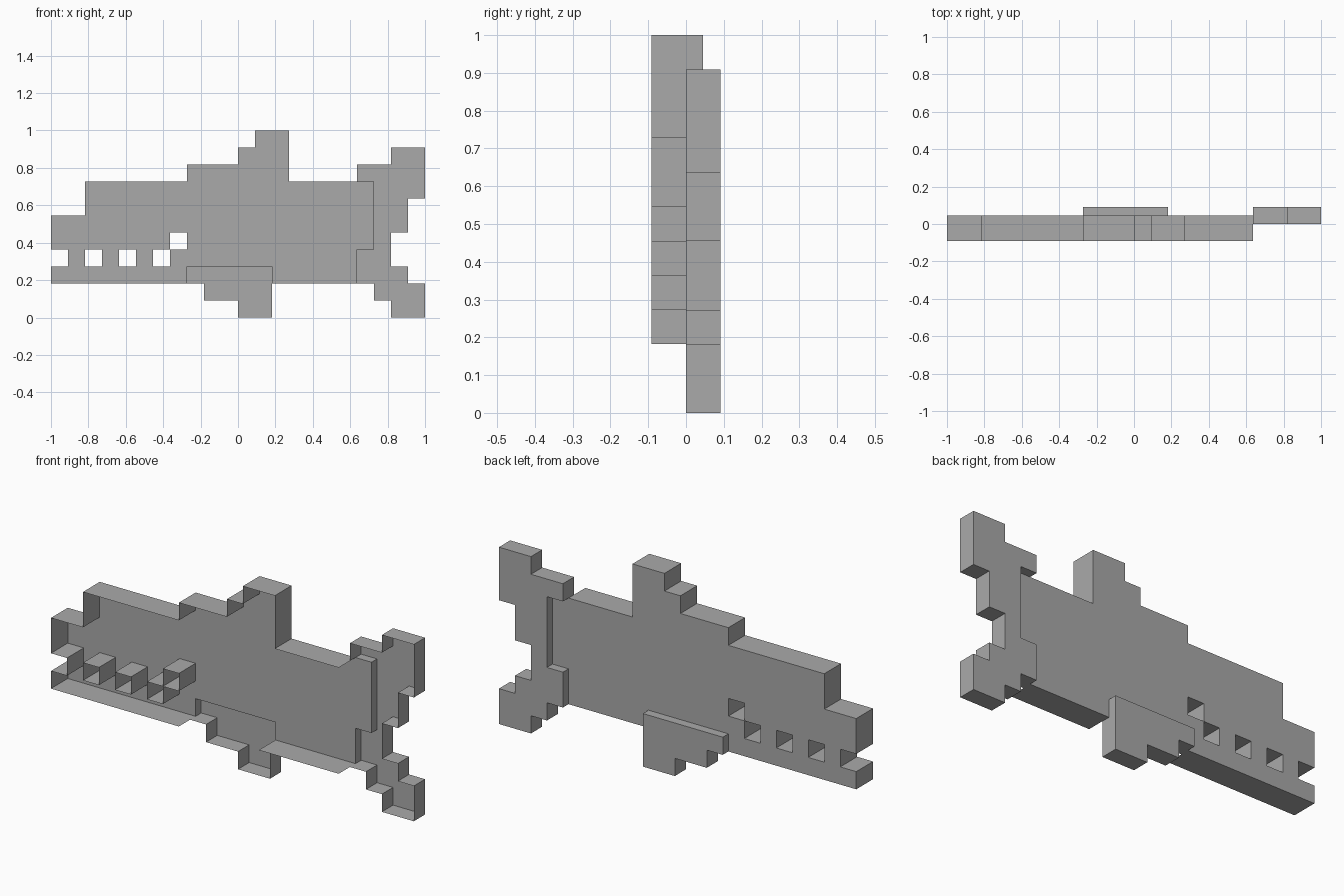
import bpy
import bmesh

U = 1 / 11  # size of one block

cube = bpy.data.objects.get("Cube")
if cube:
    bpy.data.objects.remove(cube, do_unlink=True)

grey = bpy.data.materials.new("plain_grey")
grey.use_nodes = True
grey.diffuse_color = (0.4, 0.4, 0.4, 1)
grey.node_tree.nodes["Principled BSDF"].inputs["Base Color"].default_value = (0.4, 0.4, 0.4, 1)


def cells(rects):
    """Blocks covered by rectangles given as x0, x1, z0, z1."""
    return {(x, z) for x0, x1, z0, z1 in rects
            for x in range(x0, x1) for z in range(z0, z1)}


def open_shell(name, blocks, back, wall_front):
    """Back panel of blocks with rim walls running forward to wall_front(x, z)."""
    bm = bmesh.new()
    for x, z in sorted(blocks):
        corners = ((x + 1, z), (x, z), (x, z + 1), (x + 1, z + 1))
        bm.faces.new([bm.verts.new((a, back, c)) for a, c in corners])
    bmesh.ops.remove_doubles(bm, verts=bm.verts, dist=0.001)
    for edge in [e for e in bm.edges if e.is_boundary]:
        a, b = edge.verts
        mid = (a.co + b.co) / 2
        front = wall_front(mid.x, mid.z)
        if front is None:
            continue
        # wind each wall against its panel face so the normals agree
        loop = edge.link_loops[0]
        a, b = loop.vert, loop.link_loop_next.vert
        c, d = (bm.verts.new((v.co.x, front, v.co.z)) for v in (a, b))
        bm.faces.new((b, a, c, d))
    bmesh.ops.remove_doubles(bm, verts=bm.verts, dist=0.001)
    bmesh.ops.scale(bm, vec=(U, U, U), verts=bm.verts)
    mesh = bpy.data.meshes.new(name)
    bm.to_mesh(mesh)
    bm.free()
    mesh.materials.append(grey)
    obj = bpy.data.objects.new(name, mesh)
    bpy.context.collection.objects.link(obj)
    return obj


# Body with a stepped back fin, tooth gaps and an eye hole
body = cells([(-11, 7, 2, 6), (-9, 7, 6, 8), (7, 8, 4, 8),
              (-3, 3, 8, 9), (0, 3, 9, 10), (1, 3, 10, 11)])
gaps = cells([(x, x + 1, 3, 4) for x in (-11, -9, -7, -5)])
eye = cells([(-4, -3, 4, 5)])
fin_opening = cells([(-3, 2, 2, 3)])


def body_wall(x, z):
    joins_fin = -3 <= x <= 2 and z <= 3
    return None if joins_fin or x >= 7 else -1


open_shell("body", body - gaps - eye - fin_opening, 0.5, body_wall)

# Side fin, stepping down below the body
side_fin = cells([(-3, 2, 2, 3), (-2, 2, 1, 2), (0, 2, 0, 1)])
open_shell("side_fin", side_fin, 1, lambda x, z: 0.5 if z > 2 else 0)

# Forked tail, wrapping around the rear of the body
tail = cells([(7, 9, 8, 9), (9, 11, 8, 10), (8, 11, 7, 8), (8, 10, 5, 7),
              (8, 9, 4, 5), (7, 9, 3, 4), (7, 10, 2, 3),
              (8, 11, 1, 2), (9, 11, 0, 1)])


def tail_wall(x, z):
    return 0.5 if x <= 8 and 2 < z <= 8 else 0


open_shell("tail", tail, 1, tail_wall)
